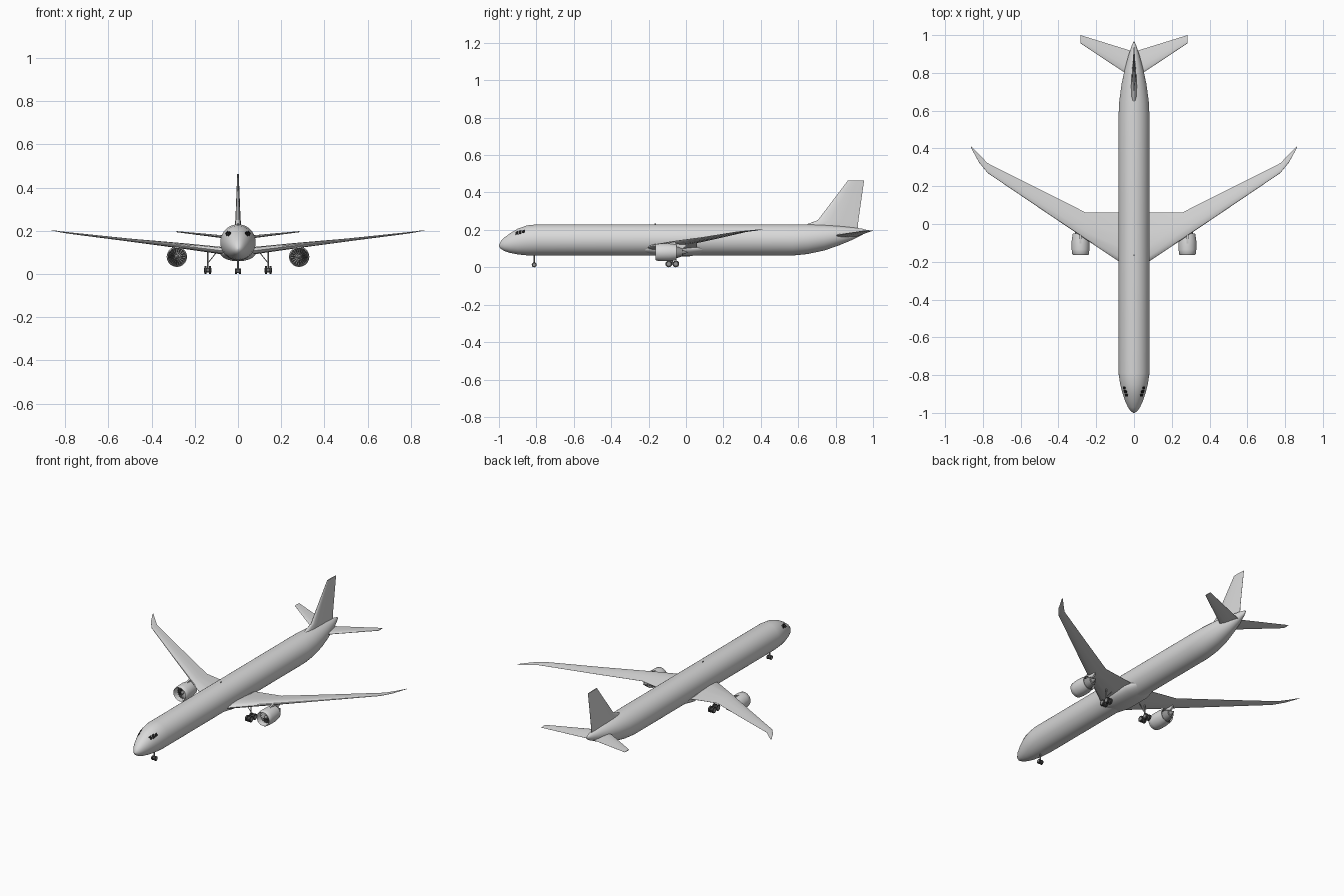
import bpy, bmesh, math
from mathutils import Matrix, Vector

if "Cube" in bpy.data.objects:
    bpy.data.objects.remove(bpy.data.objects["Cube"])


def material(name, value):
    mat = bpy.data.materials.new(name)
    mat.use_nodes = True
    colour = (value, value, value, 1)
    mat.diffuse_color = colour
    mat.node_tree.nodes["Principled BSDF"].inputs["Base Color"].default_value = colour
    return mat


paint = material("light grey paint", 0.7)
metal = material("mid grey metal", 0.3)
rubber = material("dark rubber", 0.05)
glass = material("black glass", 0.01)


def finish(name, bm, mat, angle=40, mirror=False):
    bmesh.ops.recalc_face_normals(bm, faces=bm.faces)
    mesh = bpy.data.meshes.new(name)
    bm.to_mesh(mesh)
    bm.free()
    obj = bpy.data.objects.new(name, mesh)
    bpy.context.collection.objects.link(obj)
    mesh.materials.append(mat)
    bpy.ops.object.select_all(action="DESELECT")
    obj.select_set(True)
    bpy.context.view_layer.objects.active = obj
    bpy.ops.object.shade_smooth_by_angle(angle=math.radians(angle))
    if mirror:
        obj.modifiers.new("Mirror", "MIRROR")
    return obj


def loft(bm, rings, caps=True, closed=False):
    """Skin a list of equal closed rings."""
    loops = [[bm.verts.new(p) for p in ring] for ring in rings]
    pairs = list(zip(loops, loops[1:]))
    if closed:
        pairs.append((loops[-1], loops[0]))
    for a, b in pairs:
        for i in range(len(a)):
            j = (i + 1) % len(a)
            bm.faces.new((a[i], a[j], b[j], b[i]))
    if caps and not closed:
        bm.faces.new(loops[0])
        bm.faces.new(loops[-1])


def lathe(bm, profile, centre, sides=32, caps=True, closed=False):
    """Turn (y, radius) points around an axis along y."""
    cx, cz = centre
    turns = [math.tau * i / sides for i in range(sides)]
    loft(bm, [[(cx + r * math.cos(t), y, cz + r * math.sin(t)) for t in turns]
              for y, r in profile], caps, closed)


def rod(bm, start, end, radius, sides=12):
    start, end = Vector(start), Vector(end)
    axis = end - start
    place = Matrix.Translation((start + end) / 2) @ axis.to_track_quat("Z", "Y").to_matrix().to_4x4()
    bmesh.ops.create_cone(bm, cap_ends=True, segments=sides, radius1=radius,
                          radius2=radius, depth=axis.length, matrix=place)


# Fuselage stations: y, half width, bottom, top
STATIONS = [(-1, .003, .113, .119), (-.99, .018, .098, .14), (-.97, .032, .087, .16),
            (-.94, .046, .077, .182), (-.9, .06, .069, .206), (-.85, .073, .064, .224),
            (-.79, .082, .063, .23), (.57, .082, .063, .23), (.65, .078, .071, .23),
            (.74, .066, .09, .227), (.82, .049, .118, .221), (.89, .03, .147, .213),
            (.94, .014, .172, .207), (.965, .003, .188, .2)]


def skin(y, turn, lift=0):
    """Point on the fuselage; turn is measured up from the +x side."""
    for a, b in zip(STATIONS, STATIONS[1:]):
        if y <= b[0]:
            break
    t = (y - a[0]) / (b[0] - a[0])
    w, low, high = (p + (q - p) * t for p, q in zip(a[1:], b[1:]))
    return ((w + lift) * math.cos(turn), y,
            (low + high) / 2 + ((high - low) / 2 + lift) * math.sin(turn))


bm = bmesh.new()
loft(bm, [[skin(s[0], math.tau * i / 40) for i in range(40)] for s in STATIONS])
finish("fuselage", bm, paint)

# Cockpit windows: thin panes lying on the nose
bm = bmesh.new()
for y0, y1, low, high in ((-.912, -.898, 36, 56), (-.895, -.879, 33, 53), (-.876, -.86, 34, 48)):
    corners = [(y0, low), (y1, low), (y1, high), (y0, high)]
    loft(bm, [[skin(y, math.radians(d), lift) for y, d in corners] for lift in (-.002, .0015)])
finish("cockpit_windows", bm, glass, 20, True)

# Belly fairing under the wing root
bm = bmesh.new()
rings = []
for y, w, h in ((-.27, .03, .012), (-.22, .065, .03), (-.13, .084, .042),
                (.02, .084, .042), (.09, .065, .03), (.14, .03, .012)):
    rings.append([(w * math.cos(math.tau * i / 32), y, .101 + h * math.sin(math.tau * i / 32))
                  for i in range(32)])
loft(bm, rings)
finish("belly_fairing", bm, paint)

# Aerofoil outline: chord fraction, thickness fraction
UPPER = [(0, 0), (.02, .2), (.1, .4), (.3, .5), (.6, .36), (1, .02)]
AEROFOIL = UPPER + [(c, -t) for c, t in reversed(UPPER[1:])]


def lifting_surface(name, sections, upright=False):
    """Sections: span, leading y, trailing y, height, thickness."""
    if not upright:
        sections = [(-s[0], *s[1:]) for s in reversed(sections)] + sections
    bm = bmesh.new()
    rings = []
    for span, lead, trail, height, thick in sections:
        ring = [(lead + c * (trail - lead), t * thick) for c, t in AEROFOIL]
        rings.append([(t, y, span) if upright else (span, y, height + t) for y, t in ring])
    loft(bm, rings)
    finish(name, bm, paint, 35)


lifting_surface("wings", [(.04, -.225, .06, .104, .036), (.254, -.082, .06, .13, .026),
                          (.5, .084, .184, .157, .014), (.775, .27, .322, .189, .007),
                          (.82, .325, .368, .195, .005), (.862, .402, .41, .203, .002)])
lifting_surface("tailplane", [(.01, .775, .915, .166, .016), (.284, .957, 1, .196, .005)])
lifting_surface("tail_fin", [(.2, .61, .918, 0, .03), (.232, .65, .92, 0, .03),
                             (.252, .705, .922, 0, .024), (.463, .865, .952, 0, .007)], True)

# Engines
POD = (.283, .08)
bm = bmesh.new()
lathe(bm, [(-.155, .038), (-.163, .041), (-.16, .044), (-.135, .047), (-.09, .047),
           (-.05, .041), (-.05, .039), (-.1, .039)], POD, caps=False, closed=True)
finish("engine_nacelles", bm, paint, 50, True)

bm = bmesh.new()
lathe(bm, [(-.125, .039), (-.07, .039)], POD)
finish("fan_ducts", bm, rubber, 30, True)

bm = bmesh.new()
for i in range(18):
    spin = Matrix.Translation((POD[0], -.131, POD[1])) @ Matrix.Rotation(math.tau * i / 18, 4, "Y")
    blade = [(-.002, -.004, .008), (.002, .004, .008), (.005, .004, .038), (-.002, -.004, .038)]
    bm.faces.new([bm.verts.new(spin @ Vector(p)) for p in blade])
lathe(bm, [(-.15, .001), (-.143, .007), (-.125, .012)], POD)
finish("fan_blades", bm, metal, 40, True)

bm = bmesh.new()
lathe(bm, [(-.075, .033), (-.045, .03), (-.02, .021), (-.019, .013), (.008, .002)], POD)
finish("engine_cores", bm, metal, 40, True)

# Pylons joining engines to wings
bm = bmesh.new()
side = [(-.13, .12), (-.06, .138), (.0, .128), (.0, .112), (-.03, .092), (-.12, .1)]
loft(bm, [[(POD[0] + dx, y, z) for y, z in side] for dx in (-.005, .005)])
finish("engine_pylons", bm, paint, 30, True)


# Landing gear
def wheels(bm, hubs, radius, inner, outer):
    for x, y in hubs:
        for sign in (-1, 1):
            rod(bm, (x + sign * inner, y, radius), (x + sign * outer, y, radius), radius, 20)


MAIN = [(.14, -.092), (.14, -.054)]
NOSE = [(0, -.812)]
for name, hubs, radius, gap, wide, mirror in (("main", MAIN, .018, .005, .016, True),
                                              ("nose", NOSE, .013, .004, .013, False)):
    bm = bmesh.new()
    wheels(bm, hubs, radius, gap, wide)
    finish(name + "_tyres", bm, rubber, 30, mirror)
    bm = bmesh.new()
    wheels(bm, hubs, radius, gap, wide + .0008)
    bmesh.ops.scale(bm, verts=bm.verts, vec=(1, 1, 1))
    bm.free()
    bm = bmesh.new()
    for x, y in hubs:
        rod(bm, (x - wide - .001, y, radius), (x + wide + .001, y, radius), radius * .55)
    x, y = hubs[0][0], sum(h[1] for h in hubs) / len(hubs)
    rod(bm, (x, y, radius), (x, y, .115 if mirror else .08), .0035)
    if mirror:
        rod(bm, (x, hubs[0][1], radius), (x, hubs[1][1], radius), .004)
        rod(bm, (x, y, .05), (x - .04, y, .1), .002)
    finish(name + "_struts", bm, metal, 30, mirror)

# Roof aerial
bm = bmesh.new()
bmesh.ops.create_cube(bm, size=1, matrix=Matrix.Translation((0, -.165, .231))
                      @ Matrix.Diagonal((.003, .008, .008, 1)))
finish("roof_aerial", bm, rubber, 30)
